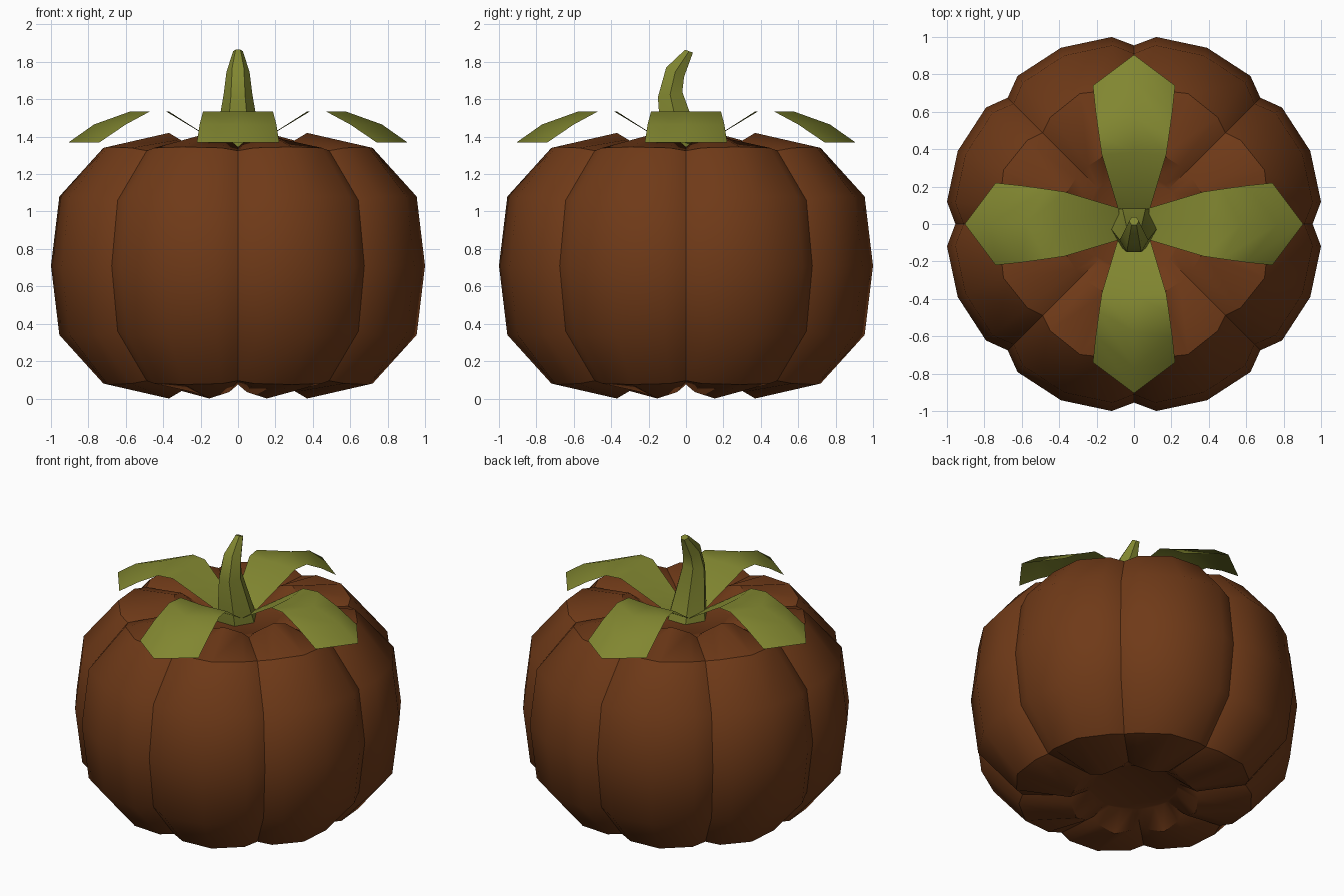
import bpy
from math import sin, cos, radians, pi

if "Cube" in bpy.data.objects:
    bpy.data.objects.remove(bpy.data.objects["Cube"])


def material(name, rgb):
    m = bpy.data.materials.new(name)
    m.diffuse_color = (*rgb, 1)
    m.use_nodes = True
    m.node_tree.nodes["Principled BSDF"].inputs["Base Color"].default_value = m.diffuse_color
    return m


def build(name, verts, faces, mat, angle):
    me = bpy.data.meshes.new(name)
    me.from_pydata(verts, [], faces)
    me.materials.append(mat)
    me.polygons.foreach_set("use_smooth", [True] * len(me.polygons))
    me.update()
    me.set_sharp_from_angle(angle=radians(angle))
    ob = bpy.data.objects.new(name, me)
    bpy.context.collection.objects.link(ob)
    return ob


def loft(rings):
    """Skin closed rings listed bottom to top and cap both ends."""
    n = len(rings[0])
    verts = [p for ring in rings for p in ring]
    faces = [(k * n + i, k * n + (i + 1) % n, (k + 1) * n + (i + 1) % n, (k + 1) * n + i)
             for k in range(len(rings) - 1) for i in range(n)]
    faces.append(tuple(reversed(range(n))))
    faces.append(tuple(range(len(verts) - n, len(verts))))
    return verts, faces


orange = material("pumpkin_skin", (0.16, 0.042, 0.009))
green = material("leaf_green", (0.22, 0.24, 0.03))

# Pumpkin body: eight lobes, each with seam, shoulder and ridge profiles (r, z)
H = 1.42
seam = [(.27, .11), (.385, .075), (.69, .095), (.91, .36), (.955, .71)]
shoulder = [(.27, .11), (.395, .035), (.725, .08), (.962, .34), (1.007, .71)]
ridge = [(.27, .11), (.40, .0), (.755, .075), (.975, .34), (1.02, .71)]


def full(profile):
    return profile + [(r, H - z) for r, z in reversed(profile[:-1])]


columns = []
for lobe in range(8):
    for offset, prof in ((0, seam), (6.8, shoulder), (22.5, ridge), (38.2, shoulder)):
        columns.append((radians(45 * lobe + offset), full(prof)))
rings = [[(p[k][0] * cos(a), p[k][0] * sin(a), p[k][1]) for a, p in columns]
         for k in range(9)]
build("pumpkin_body", *loft(rings), orange, 38)

# Stem: tapered, bent six-sided tube; each ring is (y, z, radius, tilt)
rings = []
for y, z, r, tilt in ((-.01, 1.29, .135, 0), (-.085, 1.625, .077, 12),
                      (-.058, 1.745, .062, -27), (.016, 1.857, .026, -20)):
    t = radians(tilt)
    rings.append([(r * cos(i * pi / 3), y + r * sin(i * pi / 3) * cos(t),
                   z + r * sin(i * pi / 3) * sin(t)) for i in range(6)])
build("stem", *loft(rings), green, 50)

# Leaves: thin folded strips, rows of (centre reach, edge reach, z, half width)
rows = [(.08, .08, 1.35, .085), (.385, .37, 1.535, .172), (.575, .47, 1.535, .187),
        (.77, .60, 1.465, .205), (.905, .74, 1.37, .22)]
for q in range(4):
    c, s = cos(q * pi / 2), sin(q * pi / 2)
    verts = []
    for mid, edge, z, w in rows:
        for x, y in ((edge, -w), (mid, 0), (edge, w)):
            verts.append((x * c - y * s, x * s + y * c, z))
    faces = [(3 * k + j, 3 * k + j + 3, 3 * k + j + 4, 3 * k + j + 1)
             for k in range(len(rows) - 1) for j in range(2)]
    build(f"leaf_{q + 1}", verts, faces, green, 50)
